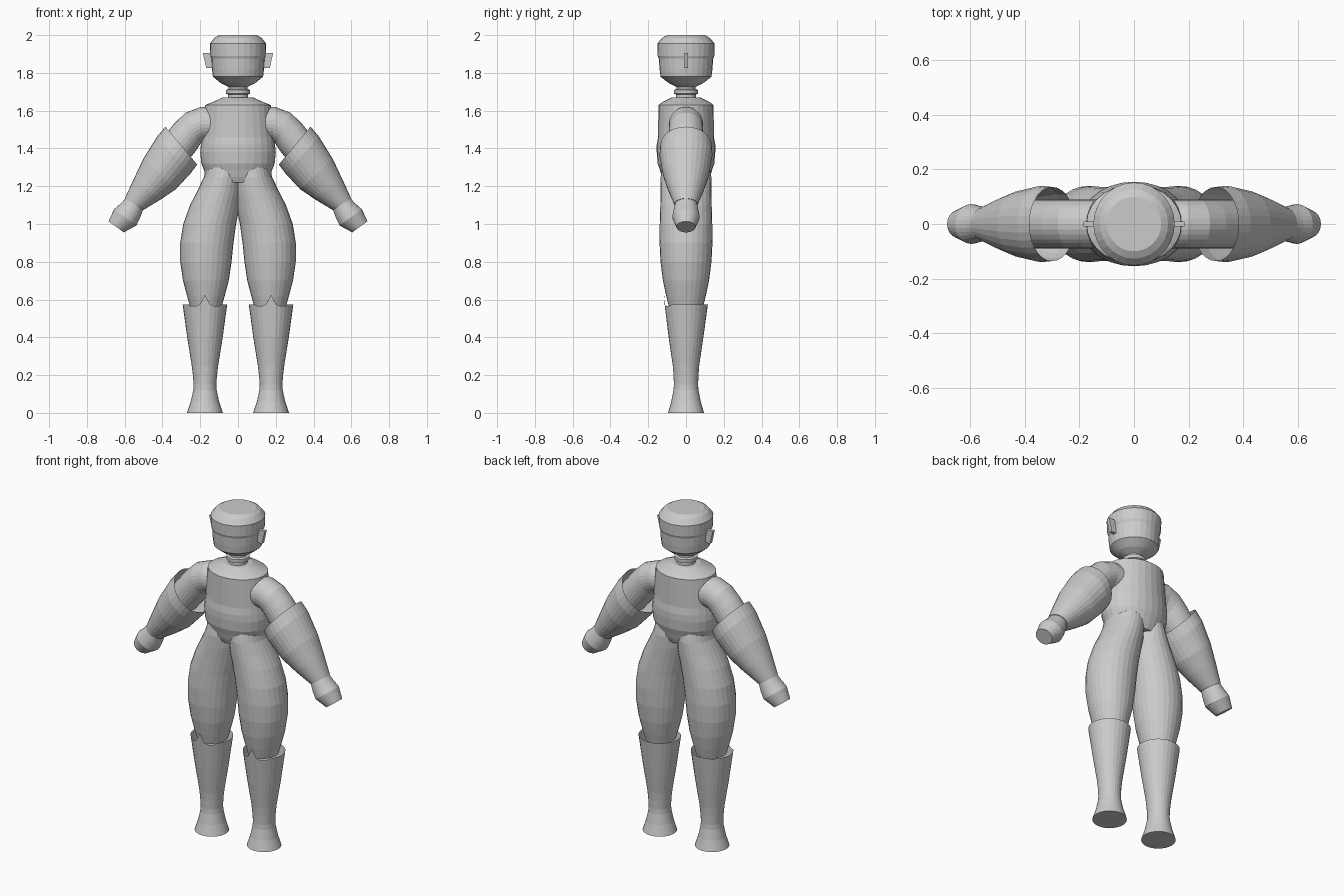
import bpy, bmesh, math

SIDES = 28
grey = bpy.data.materials.new("plain grey")
grey.diffuse_color = (0.6, 0.6, 0.6, 1)


def finish(name, bm):
    bmesh.ops.recalc_face_normals(bm, faces=bm.faces)
    me = bpy.data.meshes.new(name)
    bm.to_mesh(me)
    bm.free()
    me.materials.append(grey)
    ob = bpy.data.objects.new(name, me)
    bpy.context.collection.objects.link(ob)
    return ob


def loft(name, rings, caps=(True, True), tweak=None):
    """rings: (x, z, radius across, radius in y, tilt in degrees about y)"""
    bm = bmesh.new()
    loops = []
    for x, z, ra, ry, tilt in rings:
        t = math.radians(tilt)
        loop = []
        for i in range(SIDES):
            a = 2 * math.pi * i / SIDES
            u = ra * math.cos(a)
            loop.append(bm.verts.new((x + u * math.cos(t), ry * math.sin(a), z + u * math.sin(t))))
        loops.append(loop)
    for lo, hi in zip(loops, loops[1:]):
        for i in range(SIDES):
            j = (i + 1) % SIDES
            bm.faces.new((lo[i], lo[j], hi[j], hi[i]))
    if caps[0]:
        bm.faces.new(loops[0])
    if caps[1]:
        bm.faces.new(loops[-1])
    if tweak:
        tweak(loops)
    return finish(name, bm)


def mirrored(ob):
    m = ob.modifiers.new("mirror", 'MIRROR')
    m.use_axis[0] = True
    m.use_mirror_merge = False
    return ob


def lathe(name, profile):
    return loft(name, [(0, z, rx, ry, 0) for z, rx, ry in profile])


# head, neck and torso
lathe("head", [(1.725, .05, .05), (1.745, .09, .09), (1.78, .133, .135), (1.82, .138, .14),
               (1.875, .141, .144), (1.89, .147, .15), (1.955, .149, .152),
               (1.985, .125, .127), (2.0, .1, .1)])
lathe("neck", [(1.62, .055, .055), (1.685, .052, .052), (1.69, .064, .064),
               (1.71, .064, .064), (1.715, .05, .05), (1.74, .05, .05)])
lathe("torso", [(1.22, .15, .115), (1.25, .17, .128), (1.285, .18, .138), (1.32, .194, .15),
                (1.38, .2, .155), (1.42, .196, .155), (1.46, .192, .148), (1.63, .174, .146),
                (1.645, .135, .125), (1.67, .08, .075)])

# thighs rise into the torso and meet at the centre line
mirrored(loft("thigh", [(.17, .56, .083, .09, 0), (.17, .62, .1, .105, 0), (.17, .7, .121, .122, 0),
                        (.17, .8, .136, .135, 0), (.165, .9, .141, .14, 0), (.15, 1.0, .14, .139, 0),
                        (.122, 1.1, .132, .136, 0), (.095, 1.18, .118, .135, 0),
                        (.078, 1.25, .102, .134, 0), (.07, 1.3, .1, .125, 0)]))


# boots have an open top with a raised point at the front
def front_point(loops):
    f = SIDES * 3 // 4
    loops[-1][f].co.z = .625
    for k in (f - 3, f - 2, f + 2, f + 3):
        loops[-1][k].co.z = .565


mirrored(loft("boot", [(.175, 0, .095, .095, 0), (.175, .06, .075, .078, 0), (.175, .12, .062, .066, 0),
                       (.175, .15, .06, .064, 0), (.175, .2, .064, .066, 0), (.175, .25, .07, .07, 0),
                       (.175, .4, .094, .092, 0), (.175, .575, .118, .116, 0)],
              caps=(True, False), tweak=front_point))

# arms: bent upper arm, open flared forearm, blunt hand
mirrored(loft("upper_arm", [(.1, 1.53, .09, .09, 90), (.19, 1.53, .09, .09, 85), (.24, 1.505, .092, .09, 65),
                            (.28, 1.46, .092, .09, 50), (.36, 1.36, .09, .09, 40)]))
mirrored(loft("forearm", [(.3, 1.415, .131, .136, 50), (.34, 1.365, .132, .14, 48),
                          (.415, 1.265, .118, .122, 43), (.48, 1.185, .09, .095, 38),
                          (.55, 1.105, .058, .062, 32)], caps=(False, True)))
mirrored(loft("hand", [(.54, 1.12, .052, .055, 35), (.57, 1.07, .064, .066, 36),
                       (.597, 1.035, .073, .073, 36), (.645, .985, .05, .05, 36)]))

# tapered ear plates
bm = bmesh.new()
outline = [(.13, 1.825), (.168, 1.825), (.186, 1.905), (.13, 1.905)]
a, b = [[bm.verts.new((x, y, z)) for x, z in outline] for y in (-.01, .01)]
bm.faces.new(a)
bm.faces.new(b)
for i in range(4):
    j = (i + 1) % 4
    bm.faces.new((a[i], a[j], b[j], b[i]))
mirrored(finish("ear_plate", bm))
